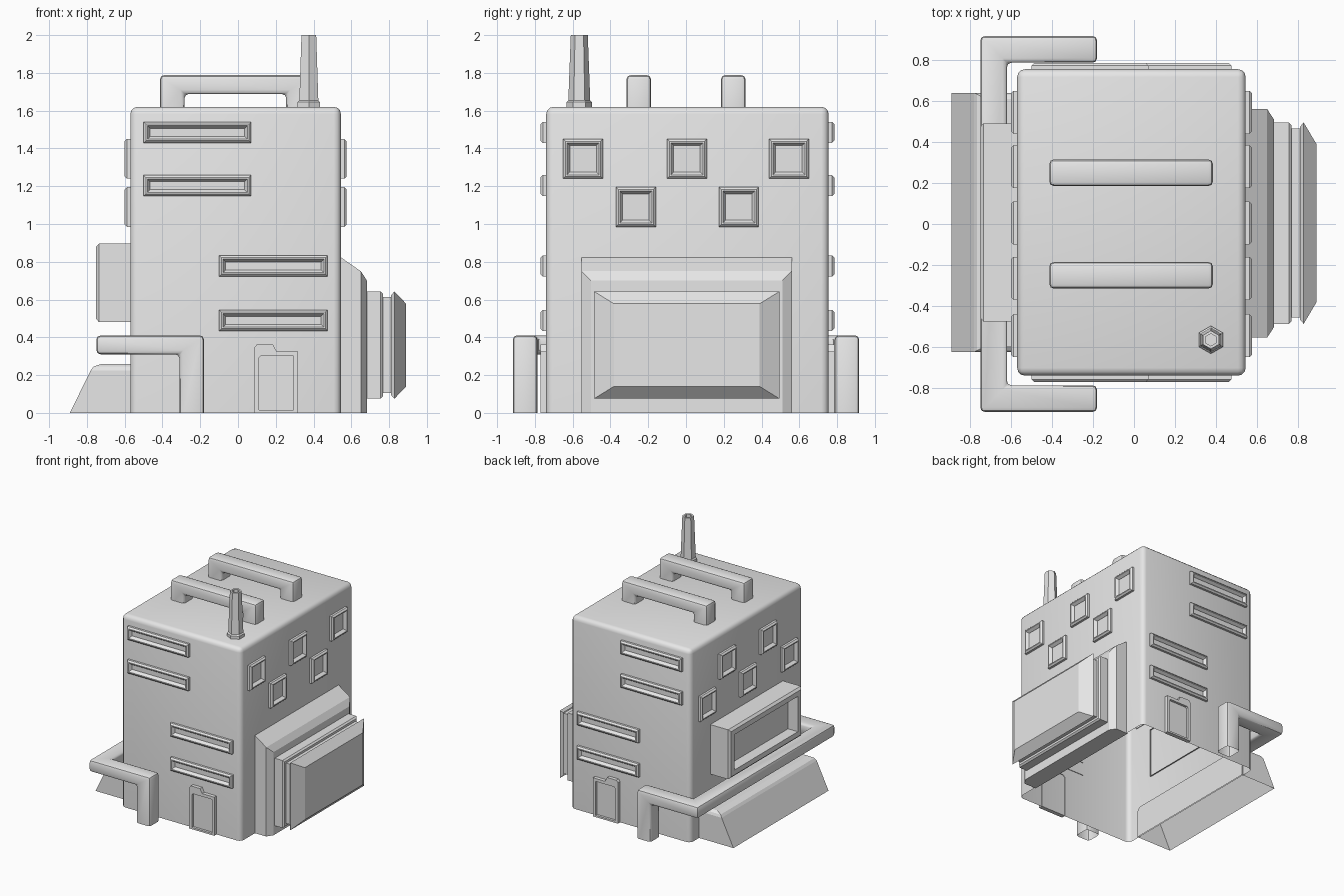
import bpy
import bmesh
import math
from mathutils import Vector

cube = bpy.data.objects.get("Cube")
if cube:
    bpy.data.objects.remove(cube, do_unlink=True)

grey = bpy.data.materials.new("light_grey")
grey.use_nodes = True
grey.diffuse_color = (0.8, 0.8, 0.8, 1)
grey.node_tree.nodes["Principled BSDF"].inputs["Base Color"].default_value = (0.8, 0.8, 0.8, 1)

# Frames: u, v run across a side and w points outwards
FRONT = lambda u, v, w: (u, -w, v)
BACK = lambda u, v, w: (u, w, v)
LEFT = lambda u, v, w: (w, u, v)
RIGHT = lambda u, v, w: (-w, u, v)
UP = lambda u, v, w: (u, v, w)

# Body extents
X0, X1, Y0, Y1, ROOF = -0.57, 0.545, -0.74, 0.755, 1.62


def skin(name, rings, cap=True, bevel=0, segments=1, smooth=False):
    """Join rings of points into a shell, capped at its last ring."""
    bm = bmesh.new()
    loops = [[bm.verts.new(p) for p in ring] for ring in rings]
    n = len(loops[0])
    for a, b in zip(loops, loops[1:]):
        for i in range(n):
            j = (i + 1) % n
            bm.faces.new((a[i], a[j], b[j], b[i]))
    if cap:
        bm.faces.new(loops[-1])
    bmesh.ops.recalc_face_normals(bm, faces=bm.faces)
    if bevel:
        sharp = [e for e in bm.edges if e.is_manifold and e.calc_face_angle() > 0.5]
        bmesh.ops.bevel(bm, geom=sharp, offset=bevel, segments=segments,
                        profile=0.5, affect='EDGES', clamp_overlap=True)
    mesh = bpy.data.meshes.new(name)
    bm.to_mesh(mesh)
    bm.free()
    mesh.materials.append(grey)
    obj = bpy.data.objects.new(name, mesh)
    bpy.context.collection.objects.link(obj)
    if smooth:
        bpy.ops.object.select_all(action='DESELECT')
        obj.select_set(True)
        bpy.context.view_layer.objects.active = obj
        bpy.ops.object.shade_smooth_by_angle(angle=math.radians(40))
    return obj


def rect(frame, u0, u1, v0, v1, w):
    return [frame(u, v, w) for u, v in ((u0, v0), (u1, v0), (u1, v1), (u0, v1))]


def inset_rings(frame, box, steps):
    """Rectangles at (height, inset) steps."""
    u0, u1, v0, v1 = box
    return [rect(frame, u0 + i, u1 - i, v0 + i, v1 - i, w) for w, i in steps]


def window(name, frame, wall, box):
    steps = ((-0.005, 0), (0.018, 0), (0.03, 0.012), (0.03, 0.02), (0.008, 0.035), (0.004, 0.035))
    skin(name, inset_rings(frame, box, [(wall + w, i) for w, i in steps]))


def pipe(name, path, wide=0.13, thin=0.10, bevel=0.022):
    """Sweep a rectangular section along axis-aligned points with mitred corners."""
    pts = [Vector(p) for p in path]
    dirs = [(b - a).normalized() for a, b in zip(pts, pts[1:])]
    size = lambda d: wide if abs(d.z) > 0.5 else thin
    side = Vector((0, 1, 0))
    other = dirs[0].cross(side)
    ring = [pts[0] + side * a * wide / 2 + other * b * wide / 2
            for a, b in ((-1, -1), (1, -1), (1, 1), (-1, 1))]
    rings = [ring]
    for k, d in enumerate(dirs):
        nxt = dirs[k + 1] if k + 1 < len(dirs) else d
        n = d * size(d) + nxt * size(nxt)
        ring = [v + d * ((pts[k + 1] - v).dot(n) / d.dot(n)) for v in ring]
        rings.append(ring)
    skin(name, rings, cap=False, bevel=bevel, segments=2, smooth=True)


# Main block, open underneath
skin("building_body", [rect(UP, X0, X1, Y0, Y1, z) for z in (0, ROOF)],
     bevel=0.038, segments=3, smooth=True)

# Roof rails
for label, y in (("front", -0.25), ("back", 0.25)):
    pipe(label + "_roof_rail", [(-0.348, y, 1.6), (-0.348, y, 1.738),
                                (0.32, y, 1.738), (0.32, y, 1.6)])

# Hexagonal chimney with a hollow top
skin("chimney", [[(0.375 + r * math.sin(k * math.pi / 3), -0.565 + r * math.cos(k * math.pi / 3), z)
                  for k in range(6)]
                 for r, z in ((0.068, 1.6), (0.068, 1.645), (0.058, 1.655),
                              (0.045, 2.0), (0.03, 2.0), (0.03, 1.94))])

# Long windows and doors on front and back
for label, frame, wall in (("front", FRONT, -Y0), ("back", BACK, Y1)):
    for u0, u1, z in ((-0.5, 0.07, 1.485), (-0.5, 0.07, 1.203),
                      (-0.1, 0.475, 0.778), (-0.1, 0.475, 0.49)):
        window(label + "_long_window", frame, wall, (u0, u1, z - 0.056, z + 0.056))
    outer = [(0.085, 0), (0.085, 0.345), (0.1, 0.362), (0.185, 0.362), (0.205, 0.325), (0.318, 0.325), (0.318, 0)]
    inner = [(0.11, 0.015), (0.11, 0.29), (0.12, 0.3), (0.18, 0.3), (0.2, 0.3), (0.295, 0.3), (0.295, 0.015)]
    skin(label + "_door", [[frame(u, v, wall + w) for u, v in shape]
                           for shape, w in ((outer, -0.005), (outer, 0.03), (inner, 0.03), (inner, 0.01))])

# Square windows: staggered rows, swapped between the two sides
threes, twos = (-0.545, 0.005, 0.545), (-0.265, 0.28)
for label, frame, wall, top, low in (("left", LEFT, X1, threes, twos),
                                     ("right", RIGHT, -X0, twos, threes)):
    for z, row in ((1.345, top), (1.09, low)):
        for y in row:
            window(label + "_square_window", frame, wall,
                   (y - 0.105, y + 0.105, z - 0.105, z + 0.105))

# Large screen on the left side, with its stepped mount
skin("screen_mount", [rect(LEFT, -0.553 + i, 0.56 - i, 0, z, x)
                      for x, i, z in ((0.535, 0, 0.83), (0.65, 0, 0.75), (0.683, 0.05, 0.7))])
screen_box = (-0.487, 0.495, 0.075, 0.643)
skin("screen_neck", inset_rings(LEFT, screen_box,
     ((0.67, 0), (0.755, 0), (0.768, 0.012), (0.768, 0.03), (0.815, 0.03))))
skin("screen", [rect(LEFT, -0.487 + i, 0.495 - i, 0.075 + j, 0.643 - j, x)
                for x, i, j in ((0.81, 0.02, 0.02), (0.828, 0, 0), (0.89, 0.105, 0.065))])

# Recessed bay window on the right side
skin("bay_window", inset_rings(RIGHT, (-0.475, 0.49, 0.48, 0.897),
     ((0.56, 0), (0.735, 0), (0.752, 0.018), (0.752, 0.06), (0.66, 0.06))))

# Sloped skirt below the bay, open underneath
skin("sloped_skirt", [rect(UP, x, X0 + 0.01, -0.625 + i, 0.64 - i, z)
                      for x, i, z in ((-0.89, 0, 0), (-0.78, 0, 0.225), (-0.765, 0.008, 0.245), (-0.72, 0.03, 0.26))])

# Pipe wrapping around the right side down to the ground
def wrap_pipe():
    # Built as a sweep whose legs are wide and whose level runs are flat
    px, py, pz, leg = -0.685, 0.852, 0.36, -0.245
    pipe("wrap_pipe", [(leg, -py, 0), (leg, -py, pz), (px, -py, pz),
                       (px, py, pz), (leg, py, pz), (leg, py, 0)], wide=0.13)


wrap_pipe()
